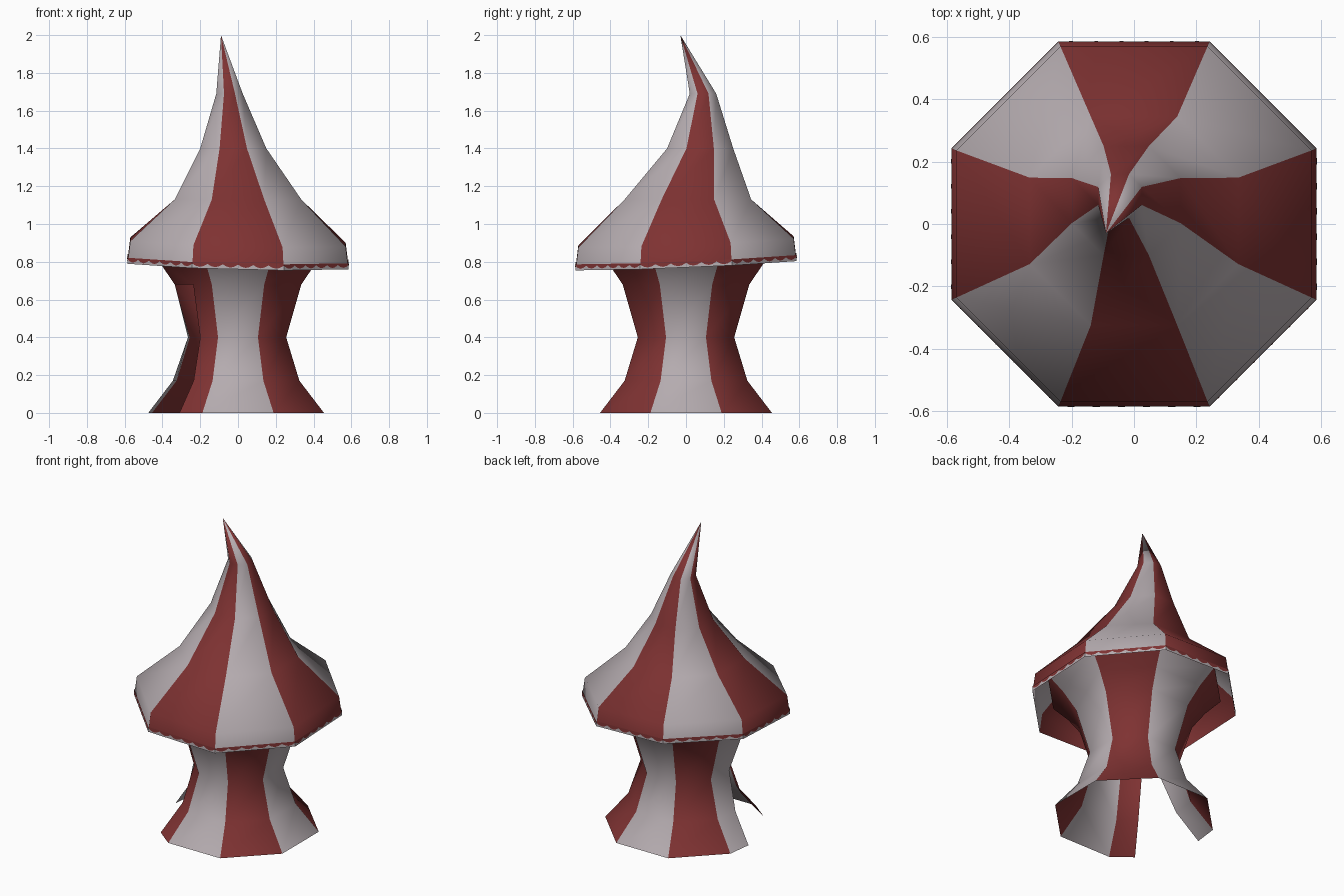
import bpy, bmesh
from math import cos, sin, pi, radians
from mathutils import Vector

old = bpy.data.objects.get("Cube")
if old:
    bpy.data.objects.remove(old)


def material(name, rgb):
    m = bpy.data.materials.new(name)
    m.use_nodes = True
    m.diffuse_color = (*rgb, 1)
    m.node_tree.nodes["Principled BSDF"].inputs["Base Color"].default_value = (*rgb, 1)
    return m


CANVAS = [material("pale canvas", (0.46, 0.41, 0.43)),
          material("dark red canvas", (0.21, 0.032, 0.032))]
SIDES = 8


def ring(apothem, z, cx=0, cy=0, tilt=0):
    """Corners of a level or slightly tilted octagon with a flat front."""
    r = apothem / cos(pi / SIDES)
    pts = []
    for k in range(SIDES):
        a = radians(22.5 + 45 * k)
        x, y = r * cos(a), r * sin(a)
        pts.append(Vector((cx + x, cy + y, z + tilt * (0.042 * y - 0.025 * x))))
    return pts


def finish(bm, name, smooth=True):
    me = bpy.data.meshes.new(name)
    for f in bm.faces:
        f.smooth = smooth
    bm.to_mesh(me)
    bm.free()
    for m in CANVAS:
        me.materials.append(m)
    ob = bpy.data.objects.new(name, me)
    bpy.context.collection.objects.link(ob)
    return ob


def add_face(bm, verts, red):
    f = bm.faces.new(verts)
    f.material_index = int(red)


# Roof: leaning octagonal cone, panels alternate with red at front, back and sides
rim = ring(0.585, 0.785, tilt=1)
brow = ring(0.57, 0.905, tilt=1)
bm = bmesh.new()
rows = [rim, brow, ring(0.335, 1.13, 0, 0.01),
        ring(0.175, 1.4, -0.025, 0.075), ring(0.07, 1.69, -0.045, 0.09)]
rows = [[bm.verts.new(p) for p in row] for row in rows]
tip = bm.verts.new((-0.09, -0.03, 2.0))
for k in range(SIDES):
    n = (k + 1) % SIDES
    for lo, hi in zip(rows, rows[1:]):
        add_face(bm, (lo[k], lo[n], hi[n], hi[k]), k % 2)
    add_face(bm, (rows[-1][k], rows[-1][n], tip), k % 2)
finish(bm, "roof")

# Trim: pale hem with a red scalloped band, as thin plates on the rim
hem, scallops = bmesh.new(), bmesh.new()
STEPS, WAVES = 24, 6
for k in range(SIDES):
    n = (k + 1) % SIDES
    out = (rim[k] + rim[n]).normalized()
    out.z = 0
    up = Vector((0, 0, 1)) - out * 0.1

    def on_panel(t, height, lift):
        return rim[k].lerp(rim[n], t) + up * height + out * lift

    add_face(hem, [hem.verts.new(on_panel(t, h, 0.002))
                   for t, h in ((0, 0), (1, 0), (1, 0.03), (0, 0.03))], False)
    low, high = [], []
    for i in range(STEPS + 1):
        t = i / STEPS
        dip = abs(sin(pi * WAVES * t))
        low.append(scallops.verts.new(on_panel(t, 0.024 - 0.016 * dip, 0.004)))
        high.append(scallops.verts.new(on_panel(t, 0.032, 0.004)))
    for i in range(STEPS):
        add_face(scallops, (low[i], low[i + 1], high[i + 1], high[i]), True)
finish(hem, "rim_hem", False)
finish(scallops, "rim_scallops", False)

# Walls: waisted octagon, red on the diagonals, one diagonal slit open as a door
profile = [(0.455, 0), (0.325, 0.17), (0.255, 0.4), (0.335, 0.68),
           (0.41, 0.79), (0.5, 0.89)]
points = [ring(a, z) for a, z in profile]
DOOR = 4
flap = [(-0.475, 0.03), (-0.345, -0.02), (-0.265, -0.07)]
slit = [(-0.31, -0.36), (-0.235, -0.24), (-0.2, -0.17)]
for row, (x, y) in zip(points, flap):
    row[DOOR].x, row[DOOR].y = x, y
bm = bmesh.new()
rows = [[bm.verts.new(p) for p in row] for row in points]
edge = [bm.verts.new((x, y, profile[i][1])) for i, (x, y) in enumerate(slit)]
edge.append(bm.verts.new((points[3][DOOR] + points[3][DOOR + 1]) / 2))
for i in range(len(rows) - 1):
    lo, hi = rows[i], rows[i + 1]
    for k in range(SIDES):
        n = (k + 1) % SIDES
        if k == DOOR and i < 3:
            add_face(bm, (edge[i], lo[n], hi[n], edge[i + 1]), True)
        elif k == DOOR and i == 3:
            add_face(bm, (lo[k], edge[i], lo[n], hi[n], hi[k]), True)
        else:
            add_face(bm, (lo[k], lo[n], hi[n], hi[k]), k % 2 == 0)
finish(bm, "tent_walls")
